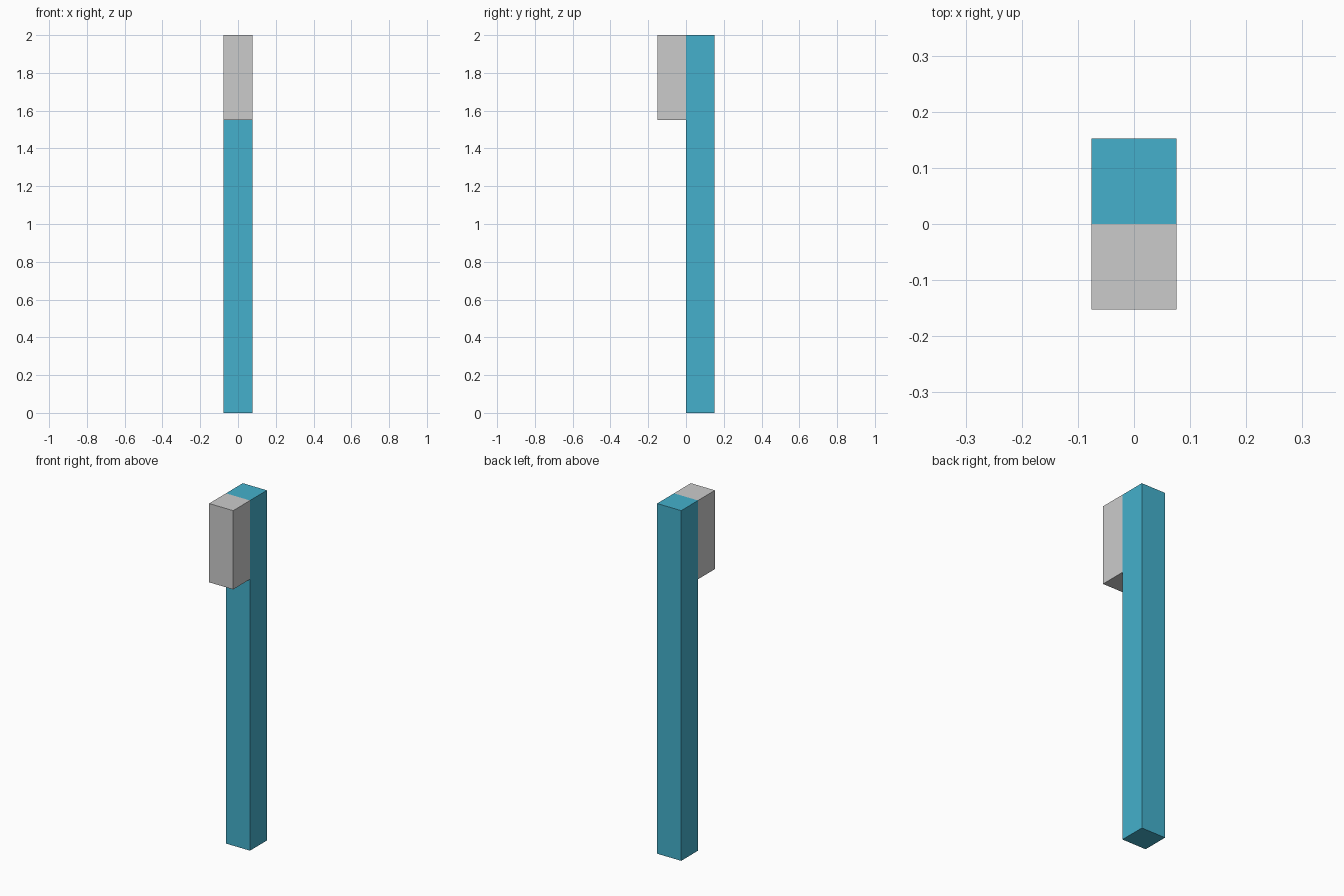
import bpy

if "Cube" in bpy.data.objects:
    bpy.data.objects.remove(bpy.data.objects["Cube"])


def box(name, lo, hi):
    centre = [(a + b) / 2 for a, b in zip(lo, hi)]
    bpy.ops.mesh.primitive_cube_add(size=1, location=centre)
    obj = bpy.context.object
    obj.name = name
    obj.scale = [b - a for a, b in zip(lo, hi)]
    bpy.ops.object.transform_apply(location=False, rotation=False, scale=True)
    return obj


W = 0.076   # half width of both parts
D = 0.152   # depth of each part

# Tall square post at the back
post = box("post", (-W, 0, 0), (W, D, 2))
blue = bpy.data.materials.new("blue")
blue.diffuse_color = (0.058, 0.434, 0.604, 1)
blue.use_nodes = True
blue.node_tree.nodes["Principled BSDF"].inputs["Base Color"].default_value = blue.diffuse_color
post.data.materials.append(blue)

# Short block on the front of the post, flush with its top
box("top_block", (-W, -D, 1.55), (W, 0, 2))
